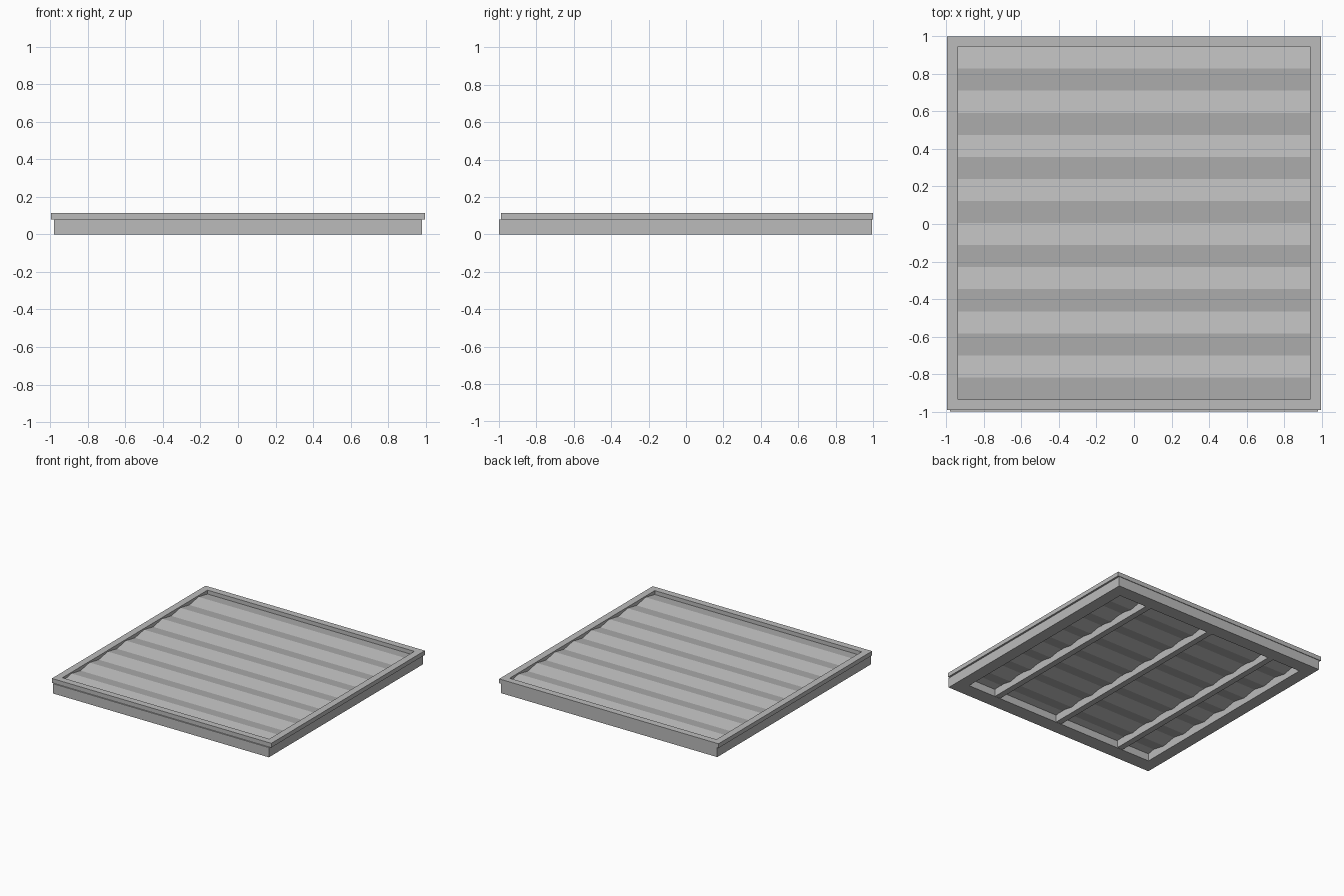
import bpy

cube = bpy.data.objects.get("Cube")
if cube:
    bpy.data.objects.remove(cube, do_unlink=True)

# One plain metal grey
grey = bpy.data.materials.new("metal_grey")
grey.use_nodes = True
colour = (0.5, 0.5, 0.5, 1)
grey.diffuse_color = colour
grey.node_tree.nodes["Principled BSDF"].inputs["Base Color"].default_value = colour


def add_mesh(name, verts, faces):
    mesh = bpy.data.meshes.new(name)
    mesh.from_pydata(verts, [], faces)
    mesh.materials.append(grey)
    obj = bpy.data.objects.new(name, mesh)
    bpy.context.collection.objects.link(obj)
    return obj


def rectangle(half_x, y0, y1, z):
    return [(-half_x, y0, z), (half_x, y0, z), (half_x, y1, z), (-half_x, y1, z)]


def ring(name, outer, inner, z0, z1):
    """Rectangular frame: four loops (outer low/high, inner high/low) joined in a tube."""
    loops = [(outer, z0), (outer, z1), (inner, z1), (inner, z0)]
    verts = [v for rect, z in loops for v in rectangle(*rect, z)]
    faces = []
    for a in range(4):
        b = (a + 1) % 4
        for i in range(4):
            j = (i + 1) % 4
            faces.append((a * 4 + i, a * 4 + j, b * 4 + j, b * 4 + i))
    return add_mesh(name, verts, faces)


def prism(name, profile, x0, x1):
    """Extrude a closed (y, z) profile along x."""
    n = len(profile)
    verts = [(x, y, z) for x in (x0, x1) for y, z in profile]
    faces = [(i, (i + 1) % n, n + (i + 1) % n, n + i) for i in range(n)]
    faces += [tuple(reversed(range(n))), tuple(range(n, 2 * n))]
    return add_mesh(name, verts, faces)


# Lower frame and the wider lip on top of it
ring("base_frame", (0.98, -1.0, 0.995), (0.88, -0.88, 0.885), 0, 0.08)
ring("top_lip", (0.995, -0.99, 1.0), (0.938, -0.935, 0.945), 0.08, 0.115)

# Corrugated panel: eight triangular ridges
RIDGES = 8
START, END = -0.935, 0.945
step = (END - START) / (RIDGES * 2)
wave = [(START + i * step, 0.022 * (i % 2)) for i in range(RIDGES * 2 + 1)]
top = [(y, 0.083 + h) for y, h in wave]
bottom = [(y, 0.05 + h) for y, h in wave]
prism("corrugated_panel", bottom + top[::-1], -0.938, 0.938)

# Support bars under the panel, running front to back
for label, x in (("right", -0.6), ("middle", 0), ("left", 0.6)):
    bar = [(-0.9, 0.002), (0.9, 0.002), (0.9, 0.065), (-0.9, 0.065)]
    prism("support_bar_" + label, bar, x - 0.025, x + 0.025)

# Consistent outward normals
import bmesh
for obj in bpy.context.collection.objects:
    if obj.type == 'MESH' and grey.name in obj.data.materials:
        bm = bmesh.new()
        bm.from_mesh(obj.data)
        bmesh.ops.recalc_face_normals(bm, faces=bm.faces)
        bm.to_mesh(obj.data)
        bm.free()
